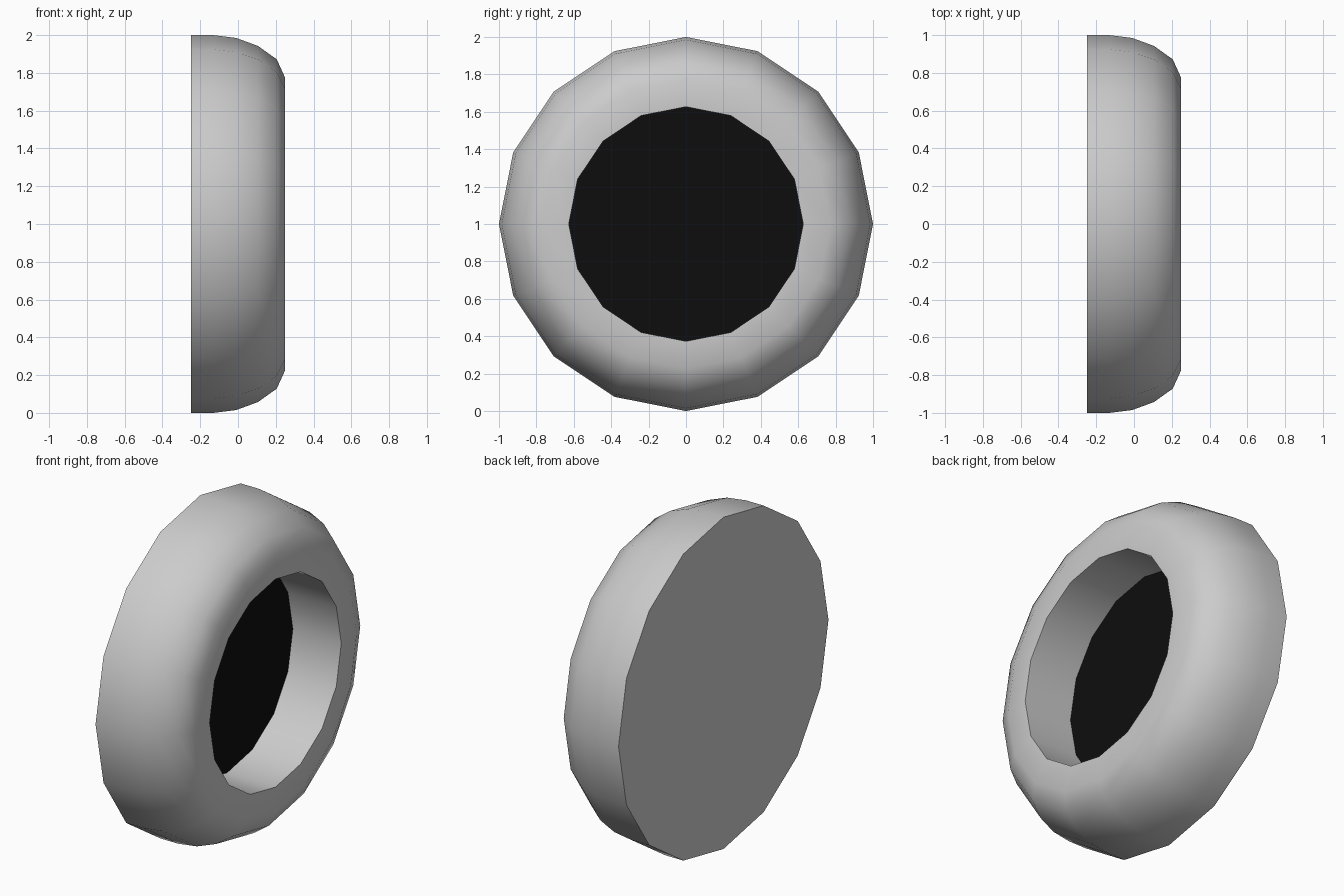
import bpy, bmesh, math

if "Cube" in bpy.data.objects:
    bpy.data.objects.remove(bpy.data.objects["Cube"])

SIDES = 16
DISC_X = -0.073   # depth of the black plate inside the opening
HOLE_R = 0.627


def ring(bm, x, r):
    # 16-sided ring around the x axis
    return [bm.verts.new((x, r * math.cos(2 * math.pi * i / SIDES),
                          1 + r * math.sin(2 * math.pi * i / SIDES)))
            for i in range(SIDES)]


def finish(bm, name):
    mesh = bpy.data.meshes.new(name)
    bm.to_mesh(mesh)
    bm.free()
    obj = bpy.data.objects.new(name, mesh)
    bpy.context.collection.objects.link(obj)
    return obj


# Tyre: flat back cap, rounded shoulder, flat front lip, straight inner wall
profile = [(-0.25, 1.0), (-0.13, 1.0), (-0.01, 0.985), (0.105, 0.943),
           (0.205, 0.872), (0.25, 0.773), (0.25, HOLE_R), (DISC_X, HOLE_R)]
bm = bmesh.new()
rings = [ring(bm, x, r) for x, r in profile]
for a, b in zip(rings, rings[1:]):
    for i in range(SIDES):
        j = (i + 1) % SIDES
        bm.faces.new((a[i], a[j], b[j], b[i]))
bm.faces.new(rings[0][::-1])
tyre = finish(bm, "tyre")
bpy.context.view_layer.objects.active = tyre
tyre.select_set(True)
bpy.ops.object.shade_smooth_by_angle(angle=math.radians(35))

# Black plate closing the recess
bm = bmesh.new()
bm.faces.new(ring(bm, DISC_X, HOLE_R))
plate = finish(bm, "recessed_plate")
black = bpy.data.materials.new("black")
black.diffuse_color = (0.004, 0.004, 0.004, 1)
black.use_nodes = True
black.node_tree.nodes["Principled BSDF"].inputs["Base Color"].default_value = black.diffuse_color
plate.data.materials.append(black)
